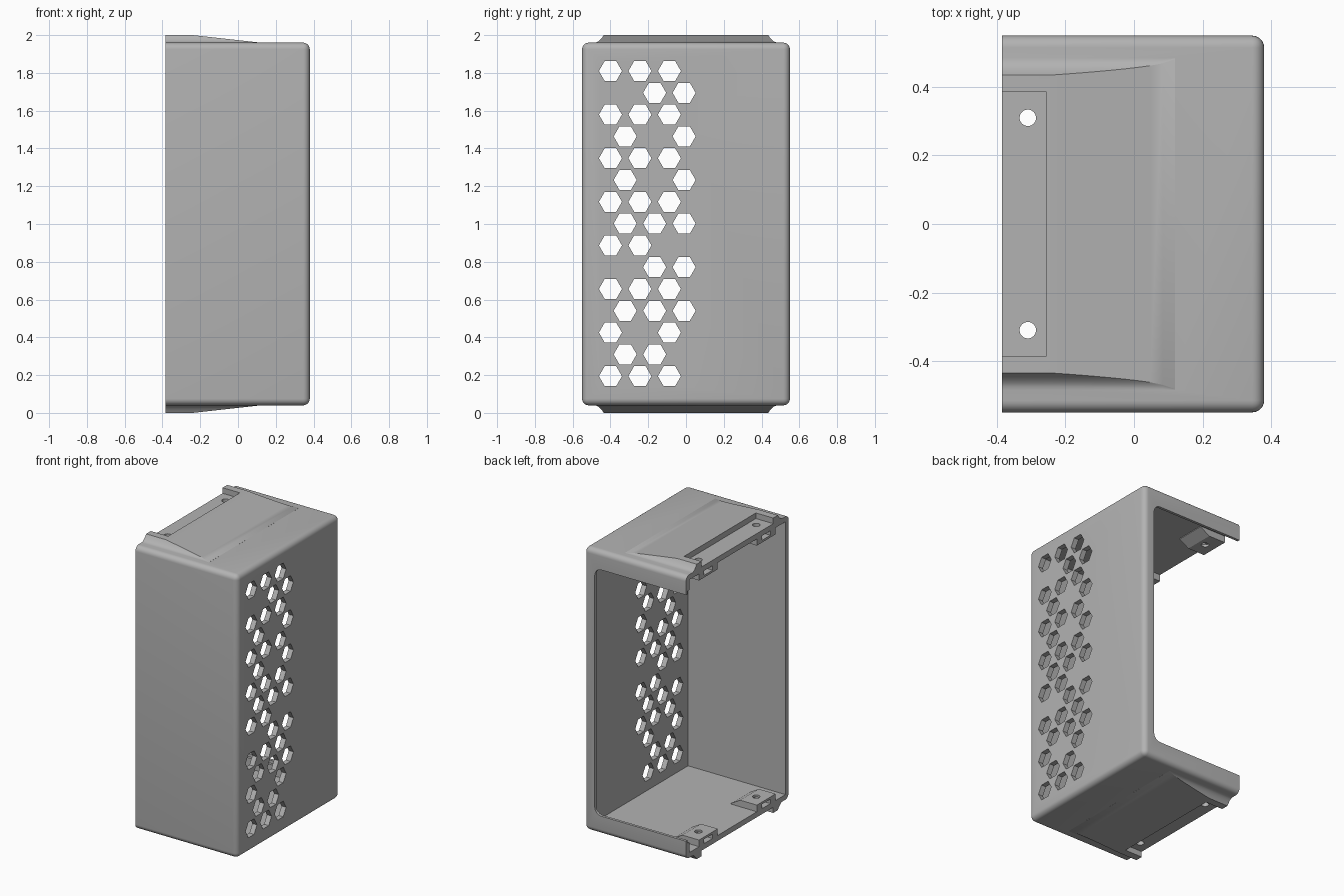
import bpy, bmesh, math
from mathutils import Matrix, Vector

if "Cube" in bpy.data.objects:
    bpy.data.objects.remove(bpy.data.objects["Cube"], do_unlink=True)

grey = bpy.data.materials.new("plain grey")
grey.use_nodes = True
grey.diffuse_color = (0.45, 0.45, 0.45, 1)
grey.node_tree.nodes["Principled BSDF"].inputs["Base Color"].default_value = grey.diffuse_color

WALL, X0, X1, Y1, Z0, Z1 = 0.035, -0.385, 0.38, 0.55, 0.04, 1.96


def make(name, bm):
    bmesh.ops.recalc_face_normals(bm, faces=bm.faces)
    mesh = bpy.data.meshes.new(name)
    bm.to_mesh(mesh)
    bm.free()
    mesh.materials.append(grey)
    ob = bpy.data.objects.new(name, mesh)
    bpy.context.collection.objects.link(ob)
    return ob


def box(name, lo, hi, radius=0, rounded=lambda e: True):
    bm = bmesh.new()
    bmesh.ops.create_cube(bm, size=1)
    for v in bm.verts:
        v.co = Vector([lo[i] if v.co[i] < 0 else hi[i] for i in range(3)])
    if radius:
        edges = [e for e in bm.edges if rounded(e)]
        bmesh.ops.bevel(bm, geom=edges, offset=radius, segments=6, profile=0.5, affect='EDGES')
    return make(name, bm)


def prism(name, sides, radius, length, axis, places):
    """Straight rods along an axis, one at each place."""
    bm = bmesh.new()
    turn = Matrix.Rotation(math.pi / 2, 4, 'Y') if axis == 'X' else Matrix()
    for p in places:
        bmesh.ops.create_cone(bm, cap_ends=True, segments=sides, radius1=radius, radius2=radius,
                              depth=length, matrix=Matrix.Translation(p) @ turn)
    return make(name, bm)


def combine(target, tool, operation='DIFFERENCE'):
    mod = target.modifiers.new("bool", 'BOOLEAN')
    mod.operation, mod.object, mod.solver = operation, tool, 'EXACT'
    bpy.context.view_layer.objects.active = target
    bpy.ops.object.modifier_apply(modifier=mod.name)
    bpy.data.objects.remove(tool, do_unlink=True)


def loft(name, rings):
    bm = bmesh.new()
    rows = [[bm.verts.new(p) for p in ring] for ring in rings]
    n = len(rows[0])
    for a, b in zip(rows, rows[1:]):
        for i in range(n):
            j = (i + 1) % n
            bm.faces.new((a[i], a[j], b[j], b[i]))
    bm.faces.new(rows[0])
    bm.faces.new(rows[-1])
    return make(name, bm)


def flip(z, top):
    return z if top else 2 - z


def raised_ramp(top):
    """Plateau that fades out toward +x, with hollow flanks."""
    rings = []
    for x, h in [(X0, 1), (-0.24, 1)] + [(-0.24 + 0.036 * k, 1 - 0.0995 * k) for k in range(1, 11)]:
        half = [(0.435 + 0.05 * (1 - math.sqrt(h * u)), Z1 + 0.04 * h * u)
                for u in (1, 0.75, 0.5, 0.3, 0.15, 0.05, 0)]
        half.append((0.485, Z1 - 0.02))
        ring = half + [(-y, z) for y, z in reversed(half)]
        rings.append([(x, y, flip(z, top)) for y, z in ring])
    return loft("ramp", rings)


def screw_pad(y, top):
    """Wedge behind each screw hole."""
    rings = []
    for side in (-0.1, 0.1):
        prof = [(X0, 1.94), (X0, 1.88), (-0.26, 1.88), (-0.19, 1.92), (-0.19, 1.94)]
        rings.append([(x, y + side, flip(z, top)) for x, z in prof])
    return loft("pad", rings)


# Outer block, sharp only around the open side
shell = box("enclosure_shell", (X0, -Y1, Z0), (X1, Y1, Z1), 0.035,
            lambda e: not all(v.co.x < 0 for v in e.verts))
for top in (True, False):
    combine(shell, raised_ramp(top), 'UNION')

# Hollow inside and rear opening with a stepped rim
combine(shell, box("cavity", (-1, WALL - Y1, Z0 + WALL), (X1 - WALL, Y1 - WALL, Z1 - WALL)))


def upright_corner(e):
    return abs(e.verts[0].co.y - e.verts[1].co.y) > 0.1


combine(shell, box("opening", (-1, 0.3, 0.165), (0.3, 1, 1.835), 0.05, upright_corner))
combine(shell, box("rim_step", (-1, 0.3, 0.145), (0.32, Y1 - 0.018, 1.855), 0.05, upright_corner))

# Screw pads, recesses, nut slots and holes at the open side
for top in (True, False):
    for y in (-0.31, 0.31):
        combine(shell, screw_pad(y, top), 'UNION')
        a, b = sorted((flip(1.895, top), flip(1.925, top)))
        combine(shell, box("slot", (-1, y - 0.045, a), (-0.27, y + 0.045, b)))
    a, b = sorted((flip(1.962, top), flip(2.1, top)))
    combine(shell, box("recess", (-1, -0.385, a), (-0.255, 0.385, b)))
combine(shell, prism("screw_holes", 32, 0.024, 3, 'Z', [(-0.31, -0.31, 1), (-0.31, 0.31, 1)]))

# Scattered hexagonal vents, rows from top to bottom
rows = "xxx .xx xxx x.x xxx x.x xxx xxx xx. .xx xxx xxx x.x xx. xxx".split()
vents = [(X1, -0.4 + 0.156 * c + 0.078 * (r % 2), 1.81 - 0.1154 * r)
         for r, row in enumerate(rows) for c, mark in enumerate(row) if mark == "x"]
combine(shell, prism("vents", 6, 0.061, 0.3, 'X', vents))

bpy.ops.object.select_all(action='DESELECT')
shell.select_set(True)
bpy.context.view_layer.objects.active = shell
bpy.ops.object.shade_smooth_by_angle(angle=math.radians(25))
